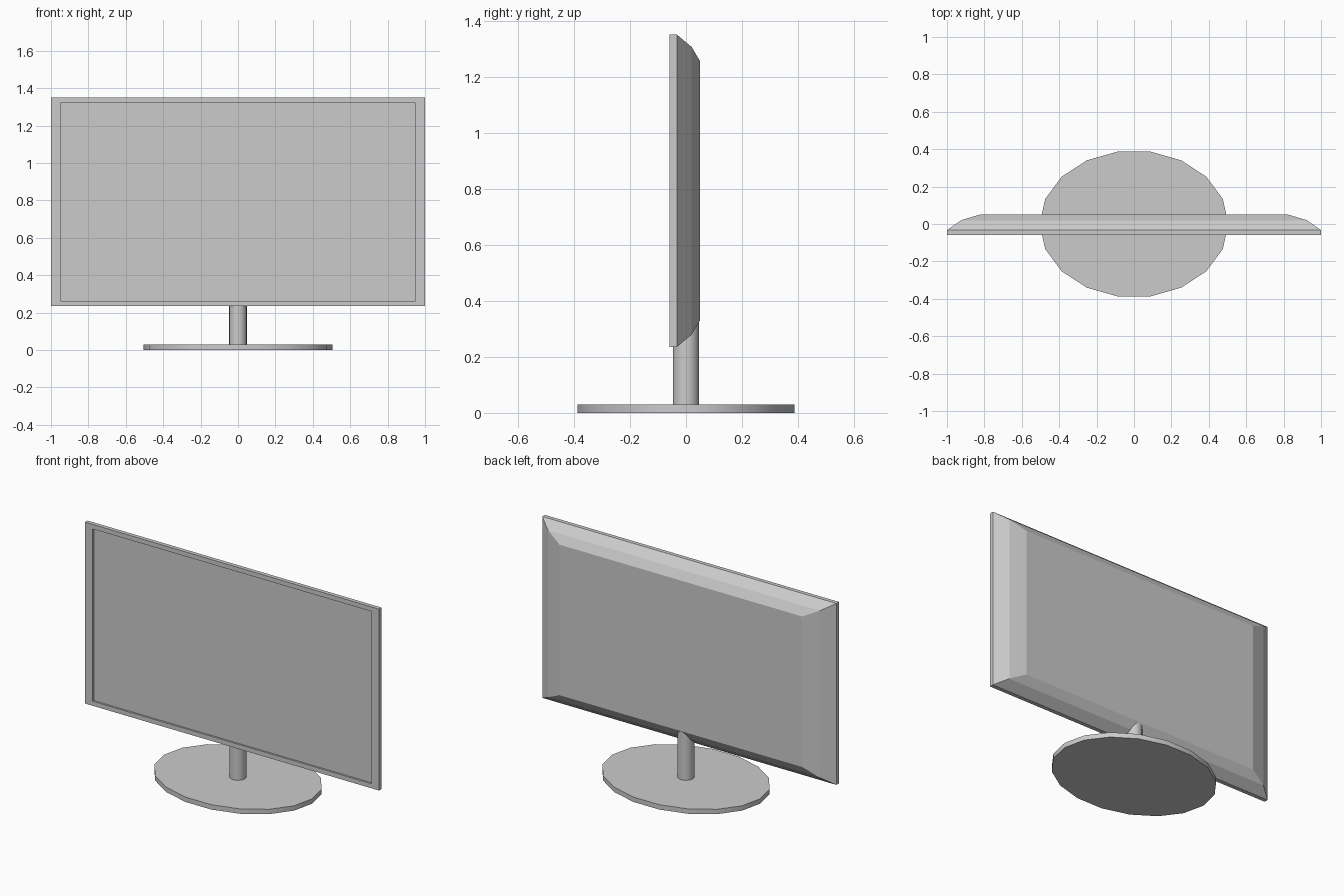
import bpy, bmesh, math

if "Cube" in bpy.data.objects:
    bpy.data.objects.remove(bpy.data.objects["Cube"])


def add_object(name, bm, smooth=False):
    bmesh.ops.recalc_face_normals(bm, faces=bm.faces)
    mesh = bpy.data.meshes.new(name)
    bm.to_mesh(mesh)
    bm.free()
    obj = bpy.data.objects.new(name, mesh)
    bpy.context.collection.objects.link(obj)
    if smooth:
        bpy.ops.object.select_all(action='DESELECT')
        obj.select_set(True)
        bpy.context.view_layer.objects.active = obj
        bpy.ops.object.shade_smooth_by_angle(angle=math.radians(30))
    return obj


def disc(name, sides, rx, ry, z0, z1):
    bm = bmesh.new()
    ring = [bm.verts.new((rx * math.cos(i * math.tau / sides),
                          ry * math.sin(i * math.tau / sides), z0))
            for i in range(sides)]
    face = bm.faces.new(ring)
    top = bmesh.ops.extrude_face_region(bm, geom=[face])["geom"]
    bmesh.ops.translate(bm, vec=(0, 0, z1 - z0),
                        verts=[v for v in top if isinstance(v, bmesh.types.BMVert)])
    if face.is_valid and not any(f.normal.z < -0.9 for f in bm.faces):
        bm.normal_update()
    # restore the underside if the extrusion consumed it
    if not any(all(abs(v.co.z - z0) < 1e-6 for v in f.verts) for f in bm.faces):
        bm.faces.new(ring)
    return add_object(name, bm, smooth=True)


# Display housing: rectangular loops (y, half width, bottom, top),
# from the recessed glass, over the bezel, to the stepped back
loops = [
    (-0.047, 0.948, 0.263, 1.322),
    (-0.058, 0.948, 0.263, 1.322),
    (-0.058, 1.0, 0.235, 1.35),
    (-0.033, 1.0, 0.235, 1.35),
    (0.02, 0.925, 0.279, 1.306),
    (0.05, 0.825, 0.33, 1.255),
]
bm = bmesh.new()
rings = [[bm.verts.new((x, y, z)) for x, z in ((-w, b), (w, b), (w, t), (-w, t))]
         for y, w, b, t in loops]
bm.faces.new(rings[0])
bm.faces.new(rings[-1])
for a, b in zip(rings, rings[1:]):
    for i in range(4):
        j = (i + 1) % 4
        bm.faces.new((a[i], a[j], b[j], b[i]))
add_object("display_panel", bm)

# Stand: round neck and oval base plate
disc("stand_neck", 18, 0.047, 0.047, 0.03, 0.329)
disc("stand_base", 18, 0.505, 0.393, 0.0, 0.03)
